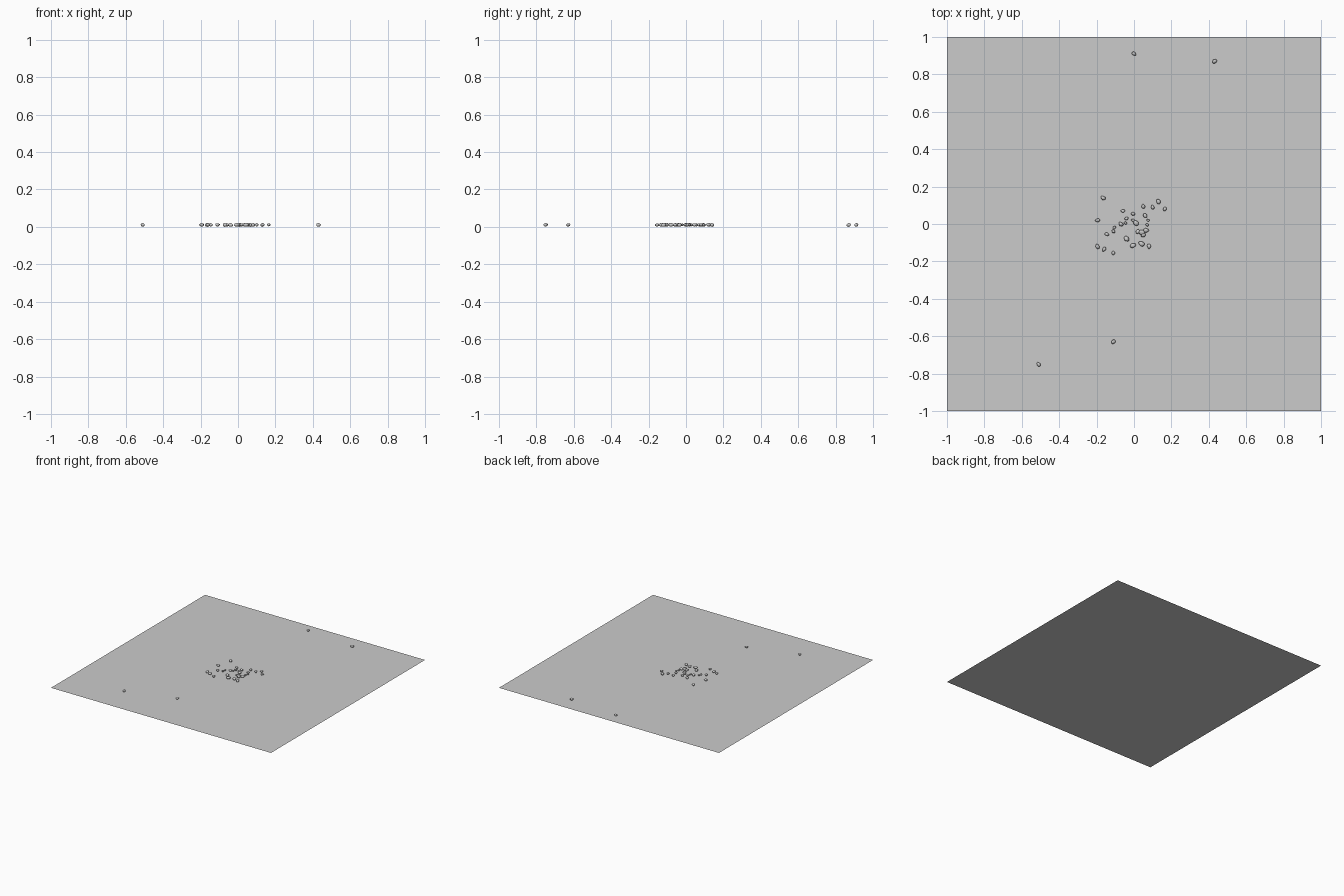
import bpy
import bmesh
import math
import random
from mathutils import Vector, Matrix

random.seed(4)

cube = bpy.data.objects.get("Cube")
if cube:
    bpy.data.objects.remove(cube, do_unlink=True)


def make_material(name, value):
    mat = bpy.data.materials.new(name)
    mat.use_nodes = True
    colour = (value, value, value, 1.0)
    mat.diffuse_color = colour
    mat.node_tree.nodes["Principled BSDF"].inputs["Base Color"].default_value = colour
    return mat


grey = make_material("light grey stone", 0.6)


def add_object(name, mesh, location=(0, 0, 0)):
    obj = bpy.data.objects.new(name, mesh)
    obj.location = location
    bpy.context.collection.objects.link(obj)
    return obj


def mesh_from(bm, name):
    mesh = bpy.data.meshes.new(name)
    bm.to_mesh(mesh)
    bm.free()
    mesh.materials.append(grey)
    return mesh


# Ground: one thin flat sheet
bm = bmesh.new()
bmesh.ops.create_grid(bm, x_segments=1, y_segments=1, size=1.0)
add_object("ground_sheet", mesh_from(bm, "ground_sheet"))


def pebble_mesh(name):
    """Rounded pebble of unit radius, with a few random flattened sides."""
    bm = bmesh.new()
    bmesh.ops.create_icosphere(bm, subdivisions=2, radius=1.0)
    for _ in range(6):
        side = Vector([random.uniform(-1, 1) for _ in "xyz"]).normalized()
        limit = random.uniform(0.7, 0.85)
        for v in bm.verts:
            excess = v.co.dot(side) - limit
            if excess > 0:
                v.co -= side * excess
    bmesh.ops.scale(bm, vec=(1.12, 0.9, 0.8), verts=bm.verts)
    for face in bm.faces:
        face.smooth = True
    return mesh_from(bm, name)


shapes = [pebble_mesh(f"pebble_shape_{i}") for i in range(5)]

# Pebbles: x, y and radius in thousandths
clustered = [
    (-.165, .14, 13), (-.195, .02, 12), (-.145, -.055, 11), (-.195, -.12, 13),
    (-.16, -.135, 12), (-.11, -.155, 11), (-.06, .07, 11), (-.07, 0, 13),
    (-.105, -.02, 9), (-.11, -.04, 10), (-.04, .03, 10), (-.045, .005, 8),
    (-.005, .055, 11), (-.005, .02, 10), (.01, .005, 15), (.05, .095, 12),
    (.1, .09, 11), (.13, .12, 13), (.165, .08, 11), (.06, .045, 12),
    (.075, .02, 8), (.07, -.005, 9), (.04, -.045, 16), (.065, -.035, 15),
    (.05, -.06, 12), (.02, -.04, 12), (-.04, -.08, 15), (-.005, -.115, 15),
    (.04, -.105, 16), (.08, -.12, 13),
]
stray = [(0, .91, 12), (.43, .87, 13), (-.11, -.63, 12), (-.51, -.75, 12)]


def place_pebbles(prefix, spots):
    for i, (x, y, size) in enumerate(spots):
        radius = size / 1000
        stone = add_object(f"{prefix}_{i + 1}", random.choice(shapes), (x, y, 0.011))
        stone.scale = (radius, radius, min(radius, 0.013))
        stone.rotation_euler.z = random.uniform(0, math.tau)


place_pebbles("clustered_pebble", clustered)
place_pebbles("stray_pebble", stray)
